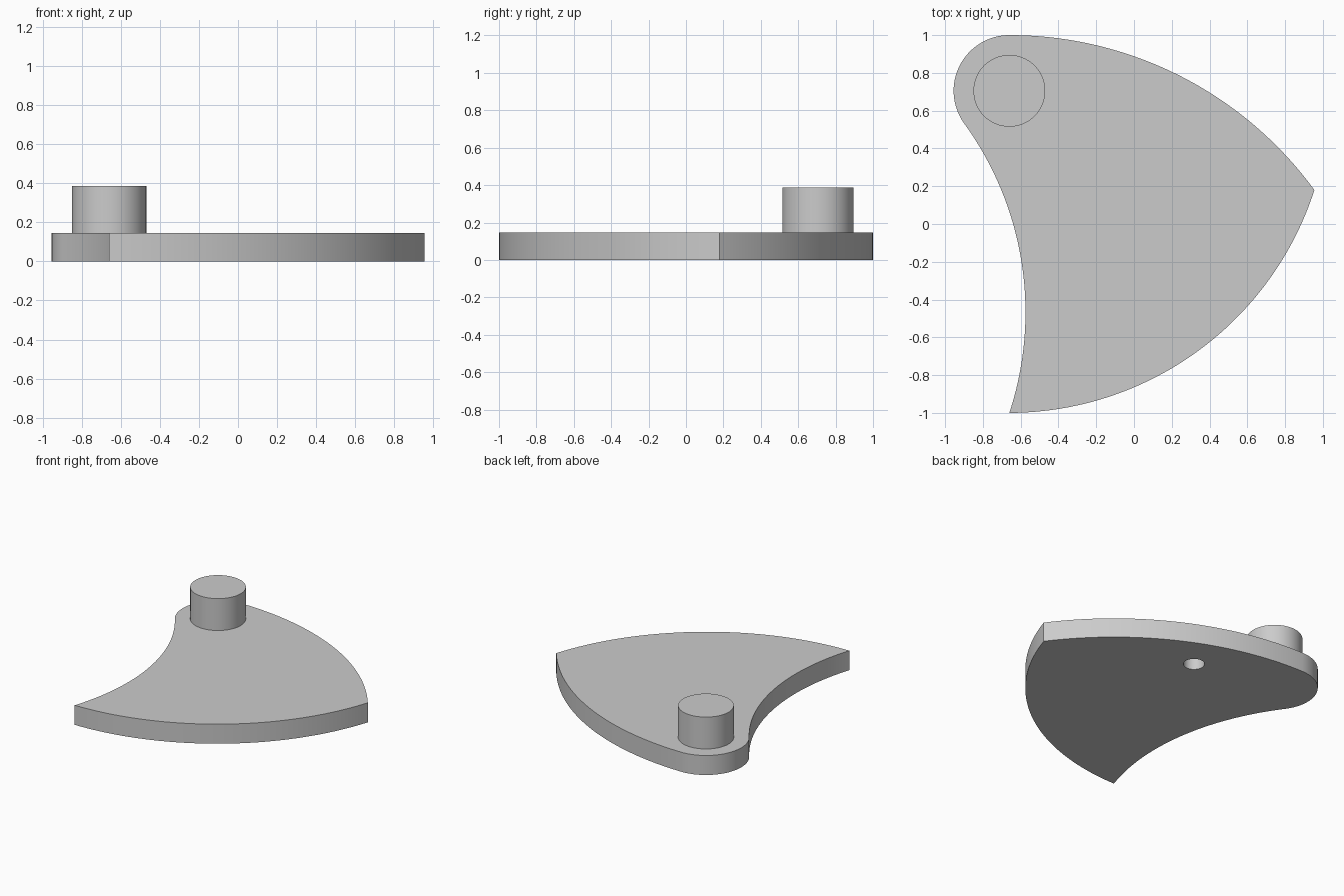
import bpy, bmesh, math
from mathutils import Vector

cube = bpy.data.objects.get("Cube")
if cube:
    bpy.data.objects.remove(cube, do_unlink=True)

grey = bpy.data.materials.new("light grey")
grey.use_nodes = True
colour = (0.6, 0.6, 0.6, 1)
grey.diffuse_color = colour
grey.node_tree.nodes["Principled BSDF"].inputs["Base Color"].default_value = colour

HUB = Vector((-0.66, 0.705))
TIP = Vector((-0.66, -1.0))
CORNER = Vector((0.955, 0.18))
HUB_R, THICK = 0.295, 0.147


def arc(centre, start, end, ccw, steps):
    """Points from start towards end around centre, leaving out the end."""
    a, b = start - centre, end - centre
    a0 = math.atan2(a.y, a.x)
    sweep = (math.atan2(b.y, b.x) - a0) % math.tau
    if not ccw:
        sweep -= math.tau
    pts = []
    for i in range(steps):
        t = i / steps
        ang, r = a0 + sweep * t, a.length + (b.length - a.length) * t
        pts.append(centre + Vector((math.cos(ang), math.sin(ang))) * r)
    return pts


def prism(name, outline, z0, z1):
    """Straight extrusion of a counter-clockwise outline."""
    bm = bmesh.new()
    base = bm.faces.new([bm.verts.new((p.x, p.y, z0)) for p in outline])
    top = bmesh.ops.extrude_face_region(bm, geom=[base], use_keep_orig=True)
    moved = [g for g in top["geom"] if isinstance(g, bmesh.types.BMVert)]
    bmesh.ops.translate(bm, verts=moved, vec=(0, 0, z1 - z0))
    bmesh.ops.recalc_face_normals(bm, faces=bm.faces)
    mesh = bpy.data.meshes.new(name)
    bm.to_mesh(mesh)
    bm.free()
    mesh.materials.append(grey)
    ob = bpy.data.objects.new(name, mesh)
    bpy.context.collection.objects.link(ob)
    return ob


def circle(centre, r, steps=64):
    p = centre + Vector((r, 0))
    return arc(centre, p, p + Vector((0, -1e-6)), True, steps)


def select(ob):
    bpy.ops.object.select_all(action='DESELECT')
    ob.select_set(True)
    bpy.context.view_layer.objects.active = ob


# Fan-shaped plate: outer arcs, rounded hub end, hollow side
hollow = Vector((-2.275, -0.47))
top_point = HUB + Vector((0, HUB_R))
joint = HUB + (hollow - HUB).normalized() * HUB_R
outline = (arc(HUB, TIP, CORNER, True, 48)
           + arc(TIP, CORNER, top_point, True, 48)
           + arc(HUB, top_point, joint, True, 40)
           + arc(hollow, joint, TIP, False, 48))
plate = prism("plate", outline, 0, THICK)

# Blind hole in the underside
cutter = prism("hole_cutter", circle(Vector((-0.03, 0.60)), 0.072, 48), -0.1, 0.1)
cutter.hide_render = True
cut = plate.modifiers.new("hole", 'BOOLEAN')
cut.operation, cut.solver, cut.object = 'DIFFERENCE', 'EXACT', cutter
select(plate)
bpy.ops.object.modifier_apply(modifier=cut.name)
bpy.data.objects.remove(cutter, do_unlink=True)

# Round peg on the hub
peg = prism("peg", circle(HUB, 0.19), THICK, 0.387)

for ob in (plate, peg):
    select(ob)
    bpy.ops.object.shade_smooth_by_angle(angle=math.radians(30))
